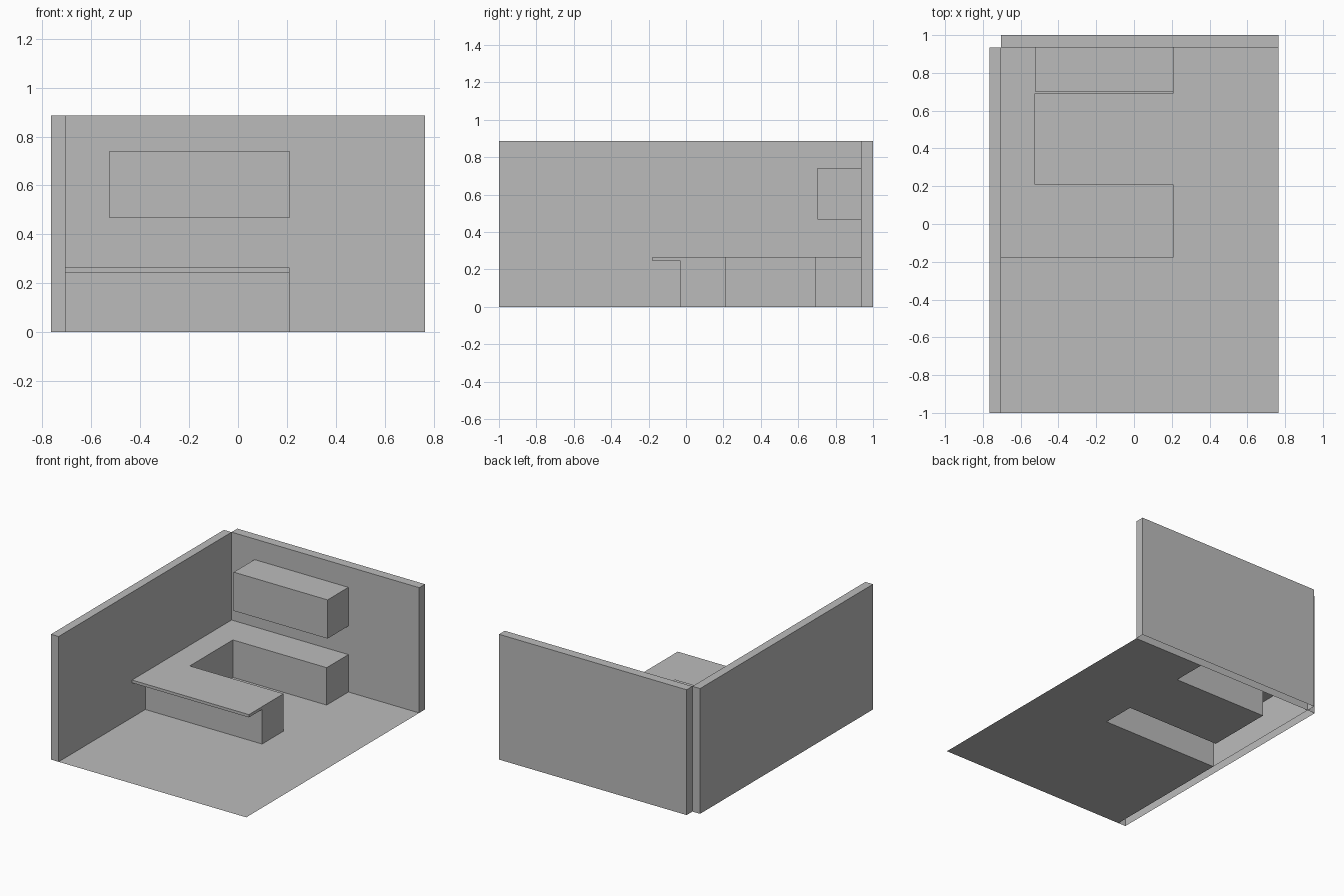
import bpy
import bmesh

if "Cube" in bpy.data.objects:
    bpy.data.objects.remove(bpy.data.objects["Cube"])

grey = bpy.data.materials.new("plain_grey")
grey.use_nodes = True
grey.diffuse_color = (0.5, 0.5, 0.5, 1)
grey.node_tree.nodes["Principled BSDF"].inputs["Base Color"].default_value = (0.5, 0.5, 0.5, 1)

# Shared room dimensions
LEFT, INNER_X, RIGHT = -0.765, -0.705, 0.765
FRONT, INNER_Y, BACK = -1.0, 0.935, 1.0
WALL_TOP = 0.887
COUNTER_TOP, LIP_Z = 0.265, 0.245
ARM_X, END_X = -0.525, 0.21
LIP_Y, BASE_Y, NOOK_Y, REAR_Y = -0.178, -0.03, 0.21, 0.692


def finish(name, bm):
    mesh = bpy.data.meshes.new(name)
    bm.to_mesh(mesh)
    bm.free()
    mesh.materials.append(grey)
    obj = bpy.data.objects.new(name, mesh)
    bpy.context.collection.objects.link(obj)
    return obj


def box(name, x, y, z, open_side=None):
    """Axis-aligned box from ranges; open_side is the normal of a face to leave out."""
    bm = bmesh.new()
    bmesh.ops.create_cube(bm, size=1)
    for v in bm.verts:
        v.co = [r[0] if c < 0 else r[1] for c, r in zip(v.co, (x, y, z))]
    bm.normal_update()
    if open_side:
        gone = [f for f in bm.faces if f.normal.dot(open_side) > 0.9]
        bmesh.ops.delete(bm, geom=gone, context='FACES')
    return finish(name, bm)


def polygon(bm, points, z):
    return bm.faces.new([bm.verts.new((x, y, z)) for x, y in points])


DOWN, REAR = (0, 0, -1), (0, 1, 0)

# Walls are hollow shells, open underneath
box("side_wall", (LEFT, INNER_X), (FRONT, INNER_Y), (0, WALL_TOP), DOWN)
box("back_wall", (INNER_X, RIGHT), (INNER_Y, BACK), (0, WALL_TOP), DOWN)

# Inner outline shared by the counter and the floor cutout
nook = [(END_X, INNER_Y), (END_X, REAR_Y), (ARM_X, REAR_Y),
        (ARM_X, NOOK_Y), (END_X, NOOK_Y)]

# Floor sheet around the counter footprint
bm = bmesh.new()
polygon(bm, [(INNER_X, FRONT), (RIGHT, FRONT), (RIGHT, INNER_Y)] + nook
        + [(END_X, BASE_Y), (INNER_X, BASE_Y)], 0)
finish("floor", bm)

# C-shaped counter: top sheet, side panels and front overhang
bm = bmesh.new()
polygon(bm, [(INNER_X, INNER_Y), (INNER_X, LIP_Y), (END_X, LIP_Y)] + nook[::-1], COUNTER_TOP)


def panel(a, b, low, high):
    bm.faces.new([bm.verts.new((*p, z)) for p, z in
                  ((a, low), (b, low), (b, high), (a, high))])


for a, b in zip(nook[1:], nook):
    panel(a, b, 0, COUNTER_TOP)
base = [(INNER_X, BASE_Y), (END_X, BASE_Y)]
lip = [(INNER_X, LIP_Y), (END_X, LIP_Y)]
panel(*base, 0, LIP_Z)
panel(*lip, LIP_Z, COUNTER_TOP)
panel(base[1], nook[-1], 0, COUNTER_TOP)
panel(lip[1], base[1], LIP_Z, COUNTER_TOP)
polygon(bm, base + lip[::-1], LIP_Z)
bmesh.ops.remove_doubles(bm, verts=bm.verts, dist=0.0005)
bmesh.ops.recalc_face_normals(bm, faces=bm.faces)
top = max(bm.faces, key=lambda f: f.calc_center_median().z)
if top.normal.z < 0:
    bmesh.ops.reverse_faces(bm, faces=bm.faces)
finish("counter", bm)

# Cabinet hung on the back wall
box("wall_cabinet", (ARM_X, END_X), (0.702, INNER_Y), (0.467, 0.741), REAR)
